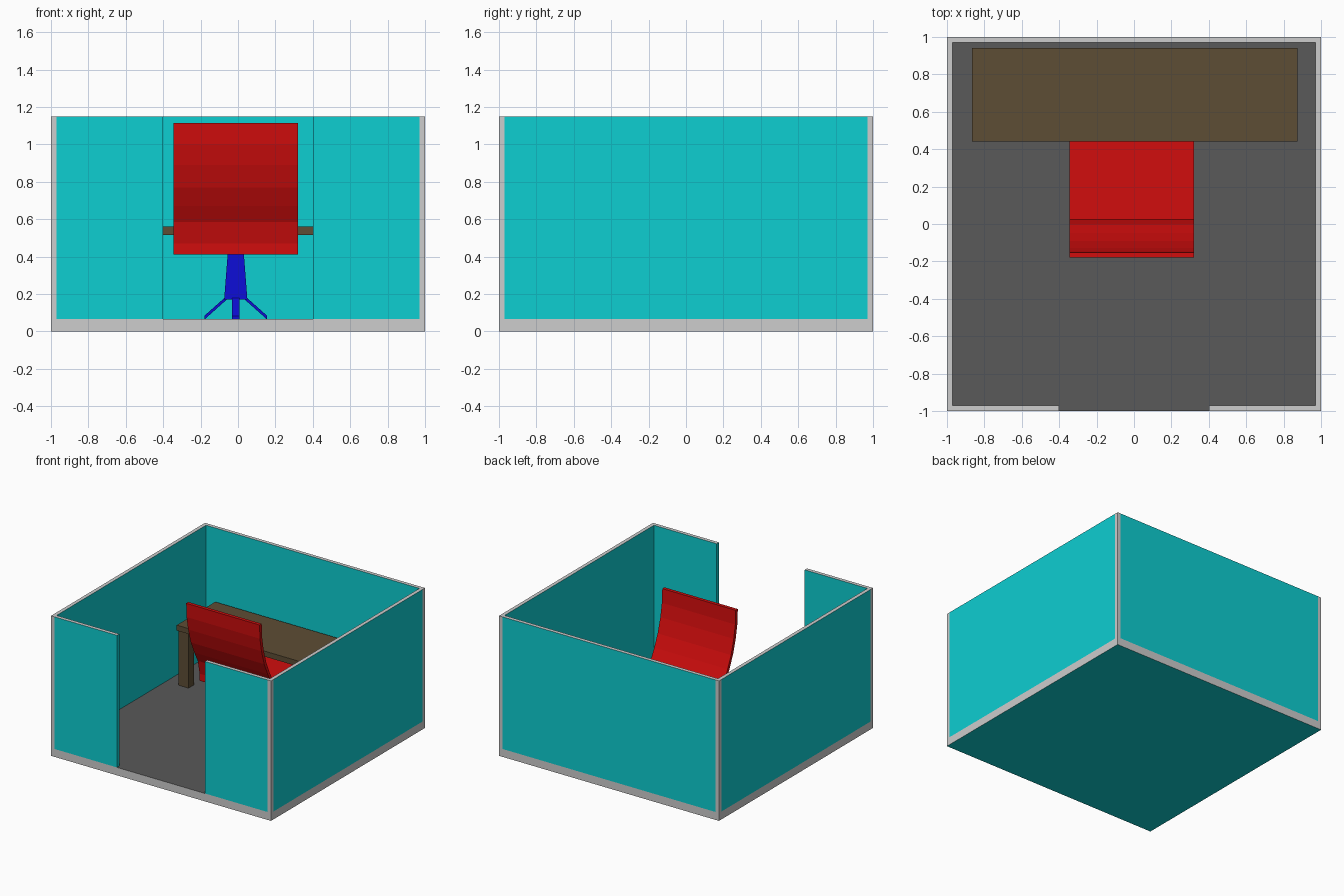
import bpy, bmesh
from mathutils import Vector

if "Cube" in bpy.data.objects:
    bpy.data.objects.remove(bpy.data.objects["Cube"], do_unlink=True)


def material(name, rgb):
    m = bpy.data.materials.new(name)
    m.use_nodes = True
    col = (*rgb, 1)
    m.diffuse_color = col
    m.node_tree.nodes["Principled BSDF"].inputs["Base Color"].default_value = col
    return m


TEAL = material("teal panel", (0.004, 0.62, 0.64))
TRIM = material("light grey trim", (0.61, 0.61, 0.61))
FLOOR = material("dark grey carpet", (0.1, 0.1, 0.1))
WOOD = material("brown wood", (0.11, 0.075, 0.035))
RED = material("red upholstery", (0.64, 0.004, 0.004))
BLUE = material("blue metal", (0.004, 0.004, 0.64))


def finish(name, bm, mats, rule=None):
    bmesh.ops.recalc_face_normals(bm, faces=bm.faces)
    bm.normal_update()
    if rule:
        for f in bm.faces:
            f.material_index = rule(f.normal)
    me = bpy.data.meshes.new(name)
    bm.to_mesh(me)
    bm.free()
    for m in mats:
        me.materials.append(m)
    ob = bpy.data.objects.new(name, me)
    bpy.context.collection.objects.link(ob)
    return ob


def box(name, lo, hi, mats, rule=None, top_scale=1.0):
    lo, hi = Vector(lo), Vector(hi)
    bm = bmesh.new()
    bmesh.ops.create_cube(bm, size=1)
    for v in bm.verts:
        s = top_scale if v.co.z > 0 else 1
        v.co = (lo + hi) / 2 + Vector((v.co.x * s, v.co.y * s, v.co.z)) * (hi - lo)
    return finish(name, bm, mats, rule)


def prism(name, profile, x0, x1, mats):
    """Extrude a (y, z) outline along x."""
    bm = bmesh.new()
    face = bm.faces.new([bm.verts.new((x0, y, z)) for y, z in profile])
    new = bmesh.ops.extrude_face_region(bm, geom=[face])["geom"]
    verts = [g for g in new if isinstance(g, bmesh.types.BMVert)]
    bmesh.ops.translate(bm, verts=verts, vec=(x1 - x0, 0, 0))
    return finish(name, bm, mats)


H, T, BASE = 1.15, 0.03, 0.065
IN = 1 - T
DOOR = 0.4

# Base slab: carpet on top, trim round the sides, teal underneath
box("floor_base", (-1, -1, 0), (1, 1, BASE), [TRIM, FLOOR, TEAL],
    lambda n: 1 if n.z > 0.5 else 2 if n.z < -0.5 else 0)

# Partition panels with a trim cap on the top edge
walls = {
    "back_wall": ((-IN, IN), (IN, 1)),
    "left_wall": ((IN, -IN), (1, IN)),
    "right_wall": ((-1, -IN), (-IN, IN)),
    "front_wall_left": ((DOOR, -1), (IN, -IN)),
    "front_wall_right": ((-IN, -1), (-DOOR, -IN)),
}
for name, (a, b) in walls.items():
    box(name, (*a, BASE), (*b, H), [TEAL, TRIM], lambda n: int(n.z > 0.5))

# Corner posts
for sx in (-1, 1):
    for sy in (-1, 1):
        cx, cy = sx * (1 - T / 2), sy * (1 - T / 2)
        box("corner_post", (cx - T / 2, cy - T / 2, BASE),
            (cx + T / 2, cy + T / 2, H), [TRIM])

# Desk
DX0, DX1, DY0, DY1 = -0.865, 0.875, 0.44, 0.94
box("desk_top", (DX0, DY0, 0.515), (DX1, DY1, 0.56), [WOOD])
for x in (DX0 + 0.01, DX1 - 0.1):
    for y in (DY0 + 0.01, DY1 - 0.08):
        box("desk_leg", (x, y, BASE), (x + 0.09, y + 0.07, 0.515), [WOOD])

# Chair seat and curved backrest
CX0, CX1 = -0.345, 0.322
box("chair_seat", (CX0, -0.005, 0.412), (CX1, 0.6, 0.47), [RED])
rear = [(-0.005, 0.47), (-0.03, 0.585), (-0.075, 0.67), (-0.12, 0.77),
        (-0.155, 0.89), (-0.175, 1.0), (-0.18, 1.115)]
front = [(y + 0.028, z) for y, z in reversed(rear)]
prism("chair_back", rear + front, CX0, CX1, [RED])

# Chair pedestal: tapered column and four splayed feet
PX, PY = -0.012, 0.3
box("chair_column", (PX - 0.062, PY - 0.062, 0.17),
    (PX + 0.062, PY + 0.062, 0.412), [BLUE], top_scale=0.7)
for dx, dy in ((1, 0), (-1, 0), (0, 1), (0, -1)):
    out, side = Vector((dx, dy, 0)), Vector((-dy, dx, 0)) * 0.02
    start = Vector((PX, PY, 0.178)) + out * 0.05
    end = Vector((PX, PY, BASE + 0.008)) + out * 0.168
    lift = Vector((0, 0, 0.01))
    bm = bmesh.new()
    for p in (start, end):
        for s in (-1, 1):
            for k in (-1, 1):
                bm.verts.new(p + side * s + lift * k)
    bmesh.ops.convex_hull(bm, input=bm.verts)
    finish("chair_foot", bm, [BLUE])
